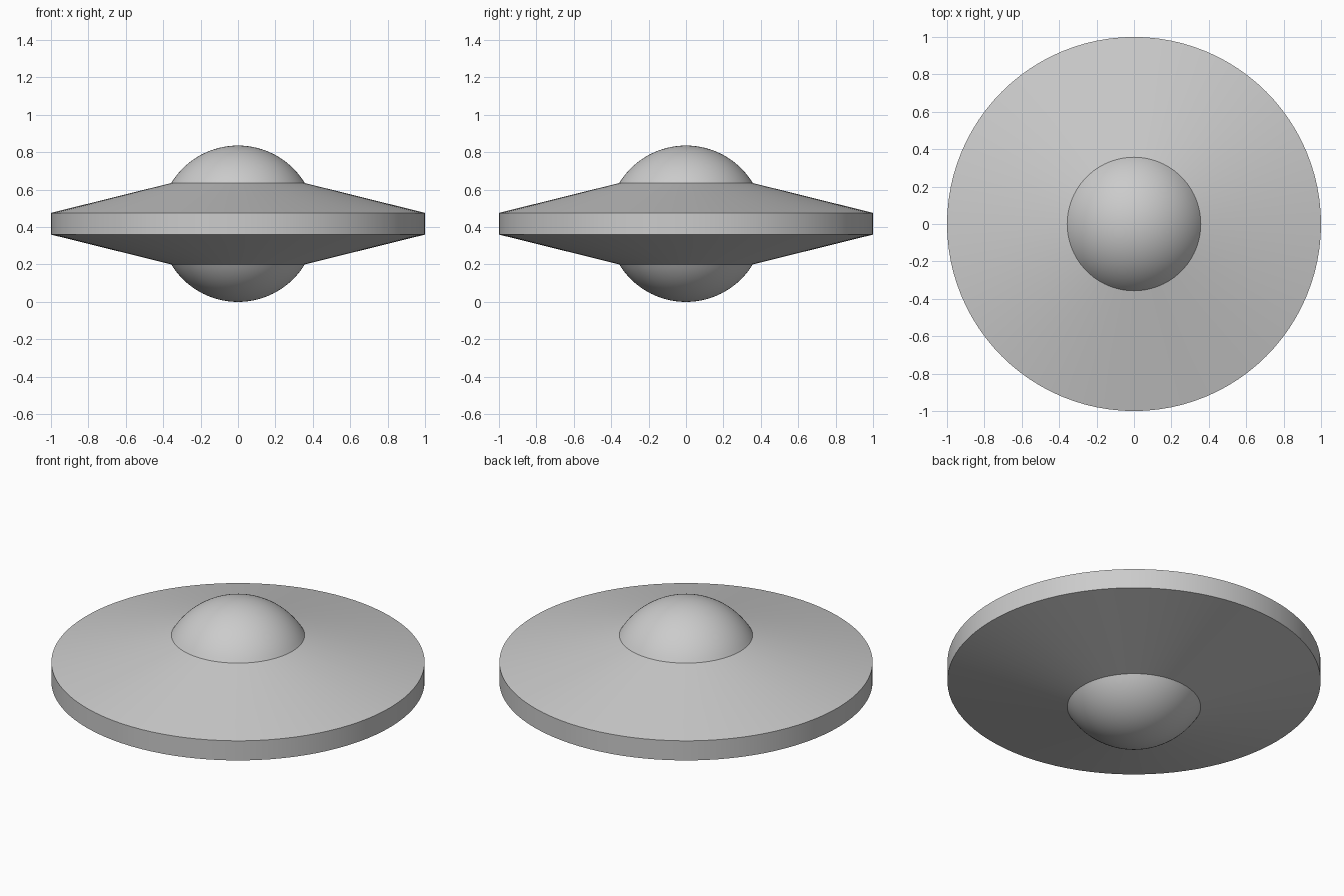
import bpy
import bmesh
from math import cos, sin, pi, asin, radians

cube = bpy.data.objects.get("Cube")
if cube:
    bpy.data.objects.remove(cube, do_unlink=True)

SEGMENTS = 96
MID = 0.418       # height of the symmetry plane
BALL = 0.418      # radius of the domes
JOIN = 0.357      # radius where domes meet the hull
RIM = 0.058       # half height of the rim band

grey = bpy.data.materials.new("light grey")
grey.use_nodes = True
colour = (0.6, 0.6, 0.6, 1)
grey.diffuse_color = colour
grey.node_tree.nodes["Principled BSDF"].inputs["Base Color"].default_value = colour


def lathe(name, profile):
    """Revolve (radius, z) points, listed bottom to top, about the z axis."""
    bm = bmesh.new()
    verts = [bm.verts.new((r, 0, z)) for r, z in profile]
    edges = [bm.edges.new(pair) for pair in zip(verts, verts[1:])]
    bmesh.ops.spin(bm, geom=verts + edges, axis=(0, 0, 1), cent=(0, 0, 0),
                   angle=2 * pi, steps=SEGMENTS, use_duplicate=False)
    bmesh.ops.remove_doubles(bm, verts=bm.verts, dist=0.0001)
    bmesh.ops.recalc_face_normals(bm, faces=bm.faces)
    mesh = bpy.data.meshes.new(name)
    bm.to_mesh(mesh)
    bm.free()
    mesh.materials.append(grey)
    obj = bpy.data.objects.new(name, mesh)
    bpy.context.collection.objects.link(obj)
    bpy.ops.object.select_all(action='DESELECT')
    obj.select_set(True)
    bpy.context.view_layer.objects.active = obj
    bpy.ops.object.shade_smooth_by_angle(angle=radians(12))
    return obj


# Saucer hull: two shallow cones with a straight rim band
join_z = (BALL ** 2 - JOIN ** 2) ** 0.5
lathe("saucer_hull", [(0, MID - join_z), (JOIN, MID - join_z), (1, MID - RIM),
                      (1, MID + RIM), (JOIN, MID + join_z), (0, MID + join_z)])

# Upper and lower domes: closed caps of one sphere
start = asin(join_z / BALL)
rings = 20
for name, side in (("upper_dome", 1), ("lower_dome", -1)):
    angles = [start + (pi / 2 - start) * i / rings for i in range(rings + 1)]
    cap = [(BALL * cos(a), MID + side * BALL * sin(a)) for a in angles]
    cap[-1] = (0, MID + side * BALL)
    lathe(name, cap)
